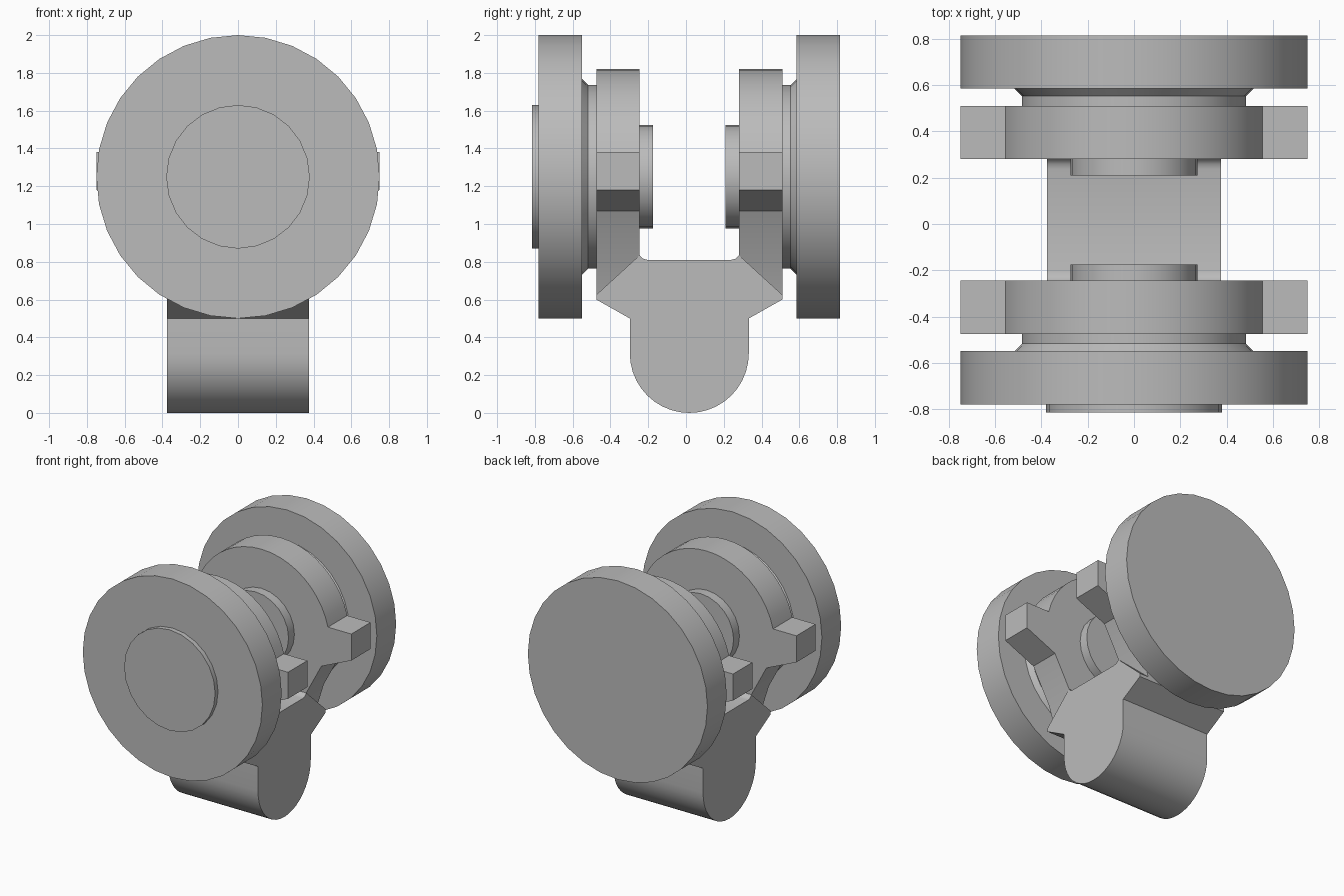
import bpy, bmesh
from math import sin, cos, pi, radians, asin, sqrt

cube = bpy.data.objects.get("Cube")
if cube:
    bpy.data.objects.remove(cube)

AXLE_Z = 1.25    # height of the wheel axis
MID_Y = 0.0175   # plane of symmetry between the two wheels

grey = bpy.data.materials.new("plain_grey")
grey.use_nodes = True
grey.diffuse_color = (0.5, 0.5, 0.5, 1)
grey.node_tree.nodes["Principled BSDF"].inputs["Base Color"].default_value = (0.5, 0.5, 0.5, 1)


def finish(name, bm):
    bmesh.ops.recalc_face_normals(bm, faces=bm.faces)
    mesh = bpy.data.meshes.new(name)
    bm.to_mesh(mesh)
    bm.free()
    mesh.materials.append(grey)
    obj = bpy.data.objects.new(name, mesh)
    bpy.context.collection.objects.link(obj)
    bpy.ops.object.select_all(action='DESELECT')
    obj.select_set(True)
    bpy.context.view_layer.objects.active = obj
    bpy.ops.object.shade_smooth_by_angle(angle=radians(25))
    return obj


def bridge(name, rings):
    """Join equal rings of points into a closed solid."""
    bm = bmesh.new()
    loops = [[bm.verts.new(p) for p in ring] for ring in rings]
    n = len(loops[0])
    for a, b in zip(loops, loops[1:]):
        for i in range(n):
            j = (i + 1) % n
            bm.faces.new((a[i], a[j], b[j], b[i]))
    bm.faces.new(loops[0])
    bm.faces.new(loops[-1])
    return finish(name, bm)


def turned(name, side, profile, n=32):
    """Solid turned about the axle; profile holds (distance from middle, radius)."""
    bridge(name, [[(r * cos(2 * pi * i / n), MID_Y + side * d, AXLE_Z + r * sin(2 * pi * i / n))
                   for i in range(n)] for d, r in profile])


# Rounded base with flared shoulders, drawn as half an outline and mirrored
R = 0.315
half = [(R * sin(a), R - R * cos(a)) for a in (pi / 2 * i / 10 for i in range(1, 11))]
half += [(R, 0.5), (0.4925, 0.6), (0.4925, 0.625), (0.2625, 0.835),
         (0.255, 0.825), (0.242, 0.815), (0.22, 0.81)]
outline = [(0, 0)] + half + [(-d, z) for d, z in reversed(half)]
bridge("base", [[(x, MID_Y + d, z) for d, z in outline] for x in (-0.375, 0.375)])

# Fork plate outline: round top, side lugs and tapering neck
PR = 0.57
start = asin(0.13 / PR)
arc = [(PR * cos(a), AXLE_Z + PR * sin(a))
       for a in (start + (pi - 2 * start) * i / 20 for i in range(21))]
right = [(0.30, 0.62), (0.36, 0.81), (0.50, 1.07), (0.75, 1.18), (0.75, 1.38)]
plate = right + arc + [(-x, z) for x, z in reversed(right)]

for label, side in (("front", -1), ("back", 1)):
    bridge(label + "_fork_plate",
           [[(x, MID_Y + side * d, z) for x, z in plate] for d in (0.2625, 0.4925)])
    turned(label + "_wheel", side, [(0.5675, 0.75), (0.7975, 0.75)])
    turned(label + "_collar", side, [(0.48, 0.485), (0.535, 0.485), (0.57, 0.52)])
    turned(label + "_axle_cap", side, [(0.1925, 0.275), (0.27, 0.275)], 24)

# Raised hub on the front wheel only
turned("front_hub", -1, [(0.79, 0.38), (0.8325, 0.38)], 24)
